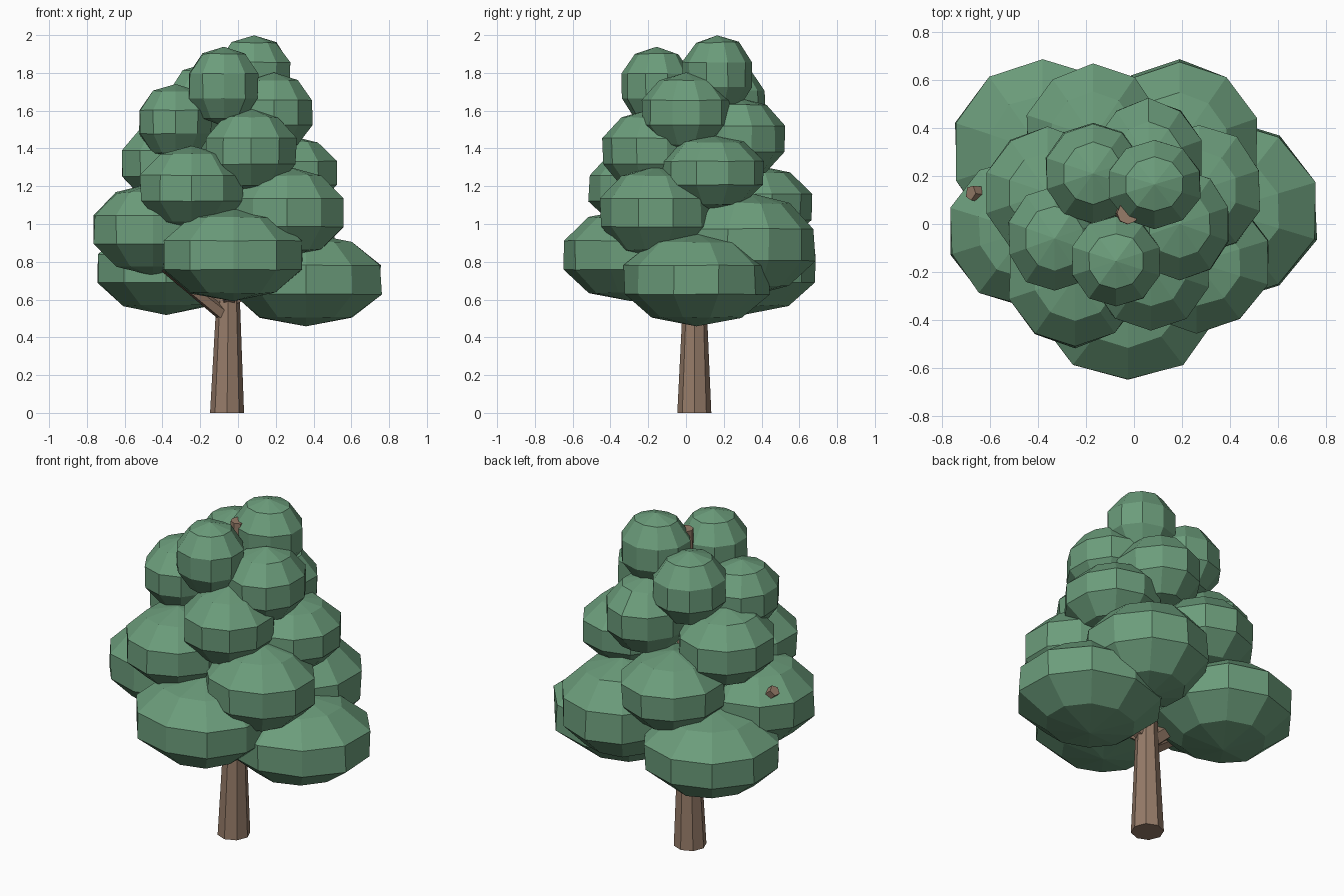
import bpy, bmesh, random
from mathutils import Vector

random.seed(4)
cube = bpy.data.objects.get("Cube")
if cube:
    bpy.data.objects.remove(cube)


def make_material(name, rgb):
    m = bpy.data.materials.new(name)
    m.use_nodes = True
    m.diffuse_color = (*rgb, 1)
    m.node_tree.nodes["Principled BSDF"].inputs["Base Color"].default_value = (*rgb, 1)
    return m


LEAF = make_material("leaf green", (0.148, 0.335, 0.198))
BARK = make_material("bark brown", (0.305, 0.2, 0.14))


def add_object(name, bm, material):
    me = bpy.data.meshes.new(name)
    bm.normal_update()
    bm.to_mesh(me)
    bm.free()
    me.materials.append(material)
    ob = bpy.data.objects.new(name, me)
    bpy.context.collection.objects.link(ob)
    return ob


def limb(name, start, end, r0, r1, sides=8, level=False):
    """Tapered faceted limb; level keeps the end caps horizontal."""
    bm = bmesh.new()
    bmesh.ops.create_cone(bm, cap_ends=True, segments=sides, radius1=r0, radius2=r1, depth=1)
    a, b = Vector(start), Vector(end)
    turn = (b - a).to_track_quat('Z', 'Y')
    for v in bm.verts:
        t = v.co.z + 0.5
        ring = Vector((v.co.x, v.co.y, 0))
        v.co = a.lerp(b, t) + (ring if level else turn @ ring)
    return add_object(name, bm, BARK)


def leaf_clump(name, centre, size):
    """Low-poly, slightly uneven ellipsoid of leaves with an upright middle band."""
    bm = bmesh.new()
    bmesh.ops.create_uvsphere(bm, u_segments=10, v_segments=5, radius=1)
    swell = Vector((1.05, 1.1, 1.01))
    for v in bm.verts:
        v.co = Vector(centre) + v.co * swell * Vector(size) * random.uniform(0.98, 1.02)
    return add_object(name, bm, LEAF)


# Trunk and branches
limb("trunk", (-0.058, 0.044, 0), (-0.052, 0.046, 0.6), 0.09, 0.062, level=True)
limb("upper_trunk", (-0.052, 0.046, 0.6), (-0.025, 0.045, 1.885), 0.062, 0.046, level=True)
limb("right_branch", (-0.05, 0.04, 0.55), (-0.68, 0.13, 1.12), 0.05, 0.032, 5)
limb("front_right_branch", (-0.05, 0.04, 0.5), (-0.45, -0.15, 0.82), 0.04, 0.025, 5)
limb("left_branch", (-0.05, 0.04, 0.6), (0.42, 0.05, 0.82), 0.05, 0.025, 5)
limb("front_branch", (-0.05, 0.04, 0.6), (-0.02, -0.35, 0.85), 0.05, 0.025, 5)
limb("back_branch", (-0.05, 0.04, 0.75), (-0.12, 0.4, 1.1), 0.04, 0.02, 5)
limb("upper_branch", (-0.04, 0.04, 1.1), (-0.33, 0.2, 1.5), 0.035, 0.02, 5)

# Leaf clumps, from the lowest tier to the crown
CLUMPS = {
    "low_front": ((-.025, -.29, .835), (.385, .345, .245)),
    "low_left": ((.36, .055, .705), (.415, .365, .245)),
    "low_back_right": ((-.38, .30, .765), (.38, .37, .24)),
    "low_back_left": ((.19, .33, .89), (.335, .335, .27)),
    "mid_right": ((-.45, -.03, .97), (.33, .30, .24)),
    "mid_left": ((.26, -.16, 1.06), (.31, .28, .24)),
    "mid_front": ((-.245, -.22, 1.19), (.285, .28, .22)),
    "mid_back": ((-.17, .36, 1.09), (.29, .29, .22)),
    "upper_left": ((.27, .14, 1.27), (.265, .26, .20)),
    "upper_front": ((.07, -.18, 1.385), (.25, .25, .22)),
    "upper_right": ((-.36, .13, 1.32), (.265, .26, .22)),
    "upper_back": ((.06, .27, 1.45), (.23, .24, .22)),
    "high_right": ((-.33, -.06, 1.54), (.20, .21, .20)),
    "high_left": ((.19, .0, 1.59), (.215, .22, .21)),
    "high_back": ((-.17, .21, 1.64), (.205, .20, .21)),
    "crown_front": ((-.075, -.155, 1.73), (.19, .18, .21)),
    "crown_top": ((.085, .165, 1.79), (.20, .175, .21)),
}
for key, (centre, size) in CLUMPS.items():
    leaf_clump(key + "_leaves", centre, size)
